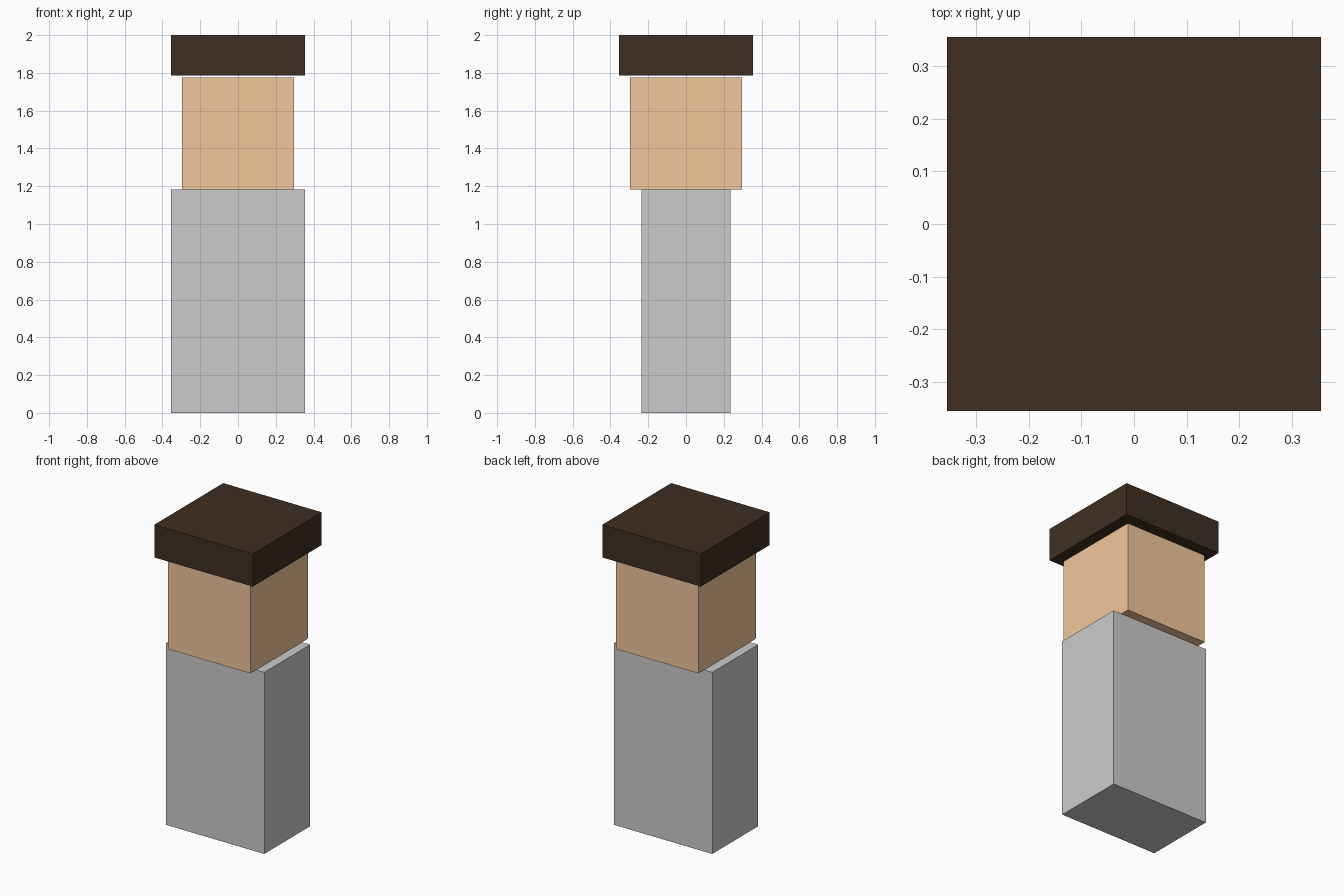
import bpy

if "Cube" in bpy.data.objects:
    bpy.data.objects.remove(bpy.data.objects["Cube"])


def box(name, size, bottom, colour=None):
    """Centred box standing at height `bottom`."""
    bpy.ops.mesh.primitive_cube_add(size=1, location=(0, 0, bottom + size[2] / 2))
    obj = bpy.context.object
    obj.name = name
    obj.scale = size
    bpy.ops.object.transform_apply(location=False, rotation=False, scale=True)
    if colour:
        mat = bpy.data.materials.new(name + "_colour")
        mat.diffuse_color = (*colour, 1)
        mat.use_nodes = True
        mat.node_tree.nodes["Principled BSDF"].inputs["Base Color"].default_value = mat.diffuse_color
        obj.data.materials.append(mat)
    return obj


# Grey torso, wider than deep
box("body", (0.71, 0.473, 1.183), 0)
# Cubic head, overhanging the torso front and back
box("head", (0.592, 0.592, 0.592), 1.183, (0.89, 0.57, 0.33))
# Flat hair slab, floating just above the head
box("hair", (0.71, 0.71, 0.213), 1.787, (0.05, 0.028, 0.016))
